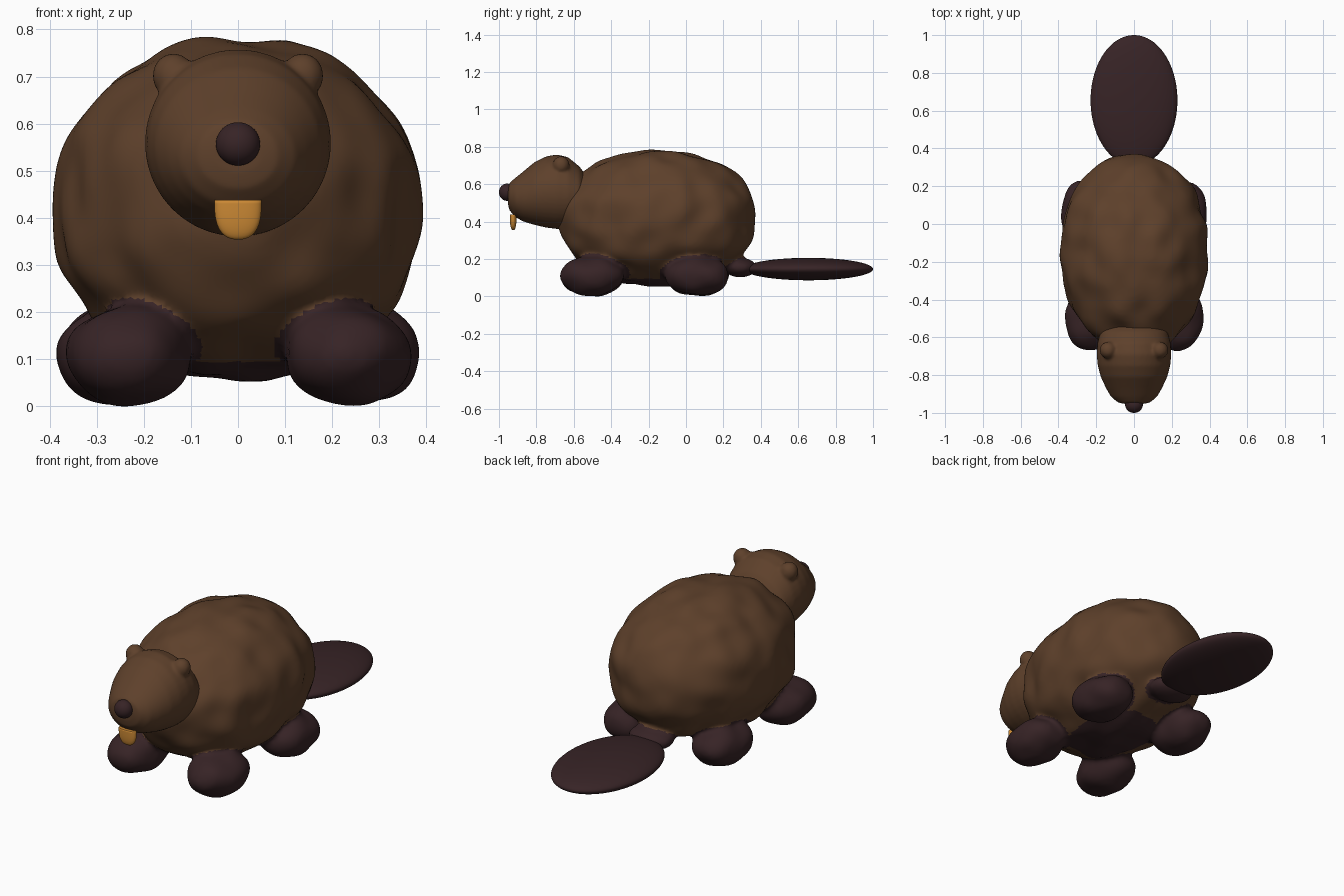
import bpy, bmesh, math
from mathutils import Vector, noise

if "Cube" in bpy.data.objects:
    bpy.data.objects.remove(bpy.data.objects["Cube"])


def material(name, rgb):
    m = bpy.data.materials.new(name)
    m.diffuse_color = (*rgb, 1)
    m.use_nodes = True
    m.node_tree.nodes["Principled BSDF"].inputs["Base Color"].default_value = m.diffuse_color
    return m


FUR = material("brown fur", (0.112, 0.052, 0.024))
DARK = material("dark skin", (0.038, 0.017, 0.019))
ORANGE = material("orange tooth", (0.60, 0.25, 0.035))


def add_blob(bm, centre, radii, power=2.0, lump=0.0, freq=5.0, sub=5):
    """Super-ellipsoid with optional lumpy surface."""
    c = Vector(centre)
    new = bmesh.ops.create_icosphere(bm, subdivisions=sub, radius=1)["verts"]
    for v in new:
        n = v.co.normalized()
        k = sum(abs(a) ** power for a in n) ** (-1 / power)
        p = c + Vector([n[i] * k * radii[i] for i in range(3)])
        v.co = p + n * lump * noise.noise(p * freq + Vector((3.1, 1.7, 0.4)))
    return new


def finish(name, bm, *mats):
    me = bpy.data.meshes.new(name)
    bm.to_mesh(me)
    bm.free()
    for m in mats:
        me.materials.append(m)
    for p in me.polygons:
        p.use_smooth = True
    ob = bpy.data.objects.new(name, me)
    bpy.context.collection.objects.link(ob)
    return ob


def blob(name, mat, *args, **kw):
    bm = bmesh.new()
    add_blob(bm, *args, **kw)
    return finish(name, bm, mat)


def fuse(ob, voxel, iterations, *mats):
    """Merge overlapping shapes into one softened skin."""
    rm = ob.modifiers.new("fuse", "REMESH")
    rm.mode = "VOXEL"
    rm.voxel_size = voxel
    rm.use_smooth_shade = True
    sm = ob.modifiers.new("soften", "SMOOTH")
    sm.factor = 0.5
    sm.iterations = iterations
    dg = bpy.context.evaluated_depsgraph_get()
    me = bpy.data.meshes.new_from_object(ob.evaluated_get(dg))
    ob.modifiers.clear()
    ob.data = me
    me.materials.clear()
    for m in mats:
        me.materials.append(m)
    for f in me.polygons:
        f.use_smooth = True
    return me


# lumpy body fused with four feet and the tail root
feet = [((s * x, y, 0.103), (rx, ry, 0.106))
        for s in (-1, 1)
        for x, y, rx, ry in ((0.232, -0.5, 0.132, 0.17), (0.257, 0.06, 0.132, 0.172))]
tail_root = ((0, 0.29, 0.147), (0.12, 0.09, 0.052))
bm = bmesh.new()
add_blob(bm, (0, -0.152, 0.411), (0.389, 0.528, 0.364), 2.1, 0.022, 8)
for c, r in feet:
    add_blob(bm, c, r, 2.05, 0.014, 10, 4)
add_blob(bm, *tail_root, sub=4)
fused = fuse(finish("body_and_feet", bm), 0.012, 10, FUR, DARK)
low = min(v.co.z for v in fused.vertices)
for v in fused.vertices:
    v.co.z -= low


# feet, belly underside and tail root are dark
def inside(p, c, r, grow):
    return sum(((p[i] - c[i]) / (r[i] * grow)) ** 2 for i in range(3)) < 1


for f in fused.polygons:
    p = f.center
    dark = p.z < 0.095 or any(inside(p, c, r, 1.2) for c, r in feet) \
        or inside(p, *tail_root, 1.25)
    f.material_index = 1 if dark else 0

# head: rings along y as (y, bottom z, top z, half width)
rings = [(-0.952, 0.495, 0.575, 0.055), (-0.945, 0.462, 0.605, 0.085),
         (-0.915, 0.425, 0.632, 0.122), (-0.87, 0.400, 0.668, 0.148),
         (-0.81, 0.382, 0.718, 0.176), (-0.75, 0.368, 0.748, 0.192),
         (-0.69, 0.360, 0.759, 0.198), (-0.63, 0.362, 0.744, 0.194),
         (-0.57, 0.385, 0.695, 0.178), (-0.53, 0.43, 0.64, 0.13)]
N = 40
bm = bmesh.new()
loops = []
for y, lo, hi, w in rings:
    loops.append([bm.verts.new((w * math.cos(2 * math.pi * i / N), y,
                                (lo + hi) / 2 + (hi - lo) / 2 * math.sin(2 * math.pi * i / N)))
                  for i in range(N)])
for a, b in zip(loops, loops[1:]):
    for i in range(N):
        j = (i + 1) % N
        bm.faces.new((a[i], a[j], b[j], b[i]))
bm.faces.new(loops[0])
bm.faces.new(loops[-1])
bmesh.ops.recalc_face_normals(bm, faces=bm.faces)
# ears melt into the head
for s in (1, -1):
    add_blob(bm, (s * 0.137, -0.668, 0.702), (0.045, 0.045, 0.048), sub=4)
fuse(finish("head_and_ears", bm), 0.008, 9, FUR)

# nose
blob("nose", DARK, (0, -0.957, 0.557), (0.047, 0.043, 0.046), sub=4)

# front teeth: rounded wedge with a flat top, thinner towards the tip
bm = bmesh.new()
for v in add_blob(bm, (0, -0.924, 0.43), (0.05, 0.018, 0.076), 2.5, sub=4):
    v.co.z = min(v.co.z, 0.438)
finish("front_teeth", bm, ORANGE)

# flat paddle tail
blob("tail", DARK, (0, 0.655, 0.146), (0.23, 0.345, 0.06))
